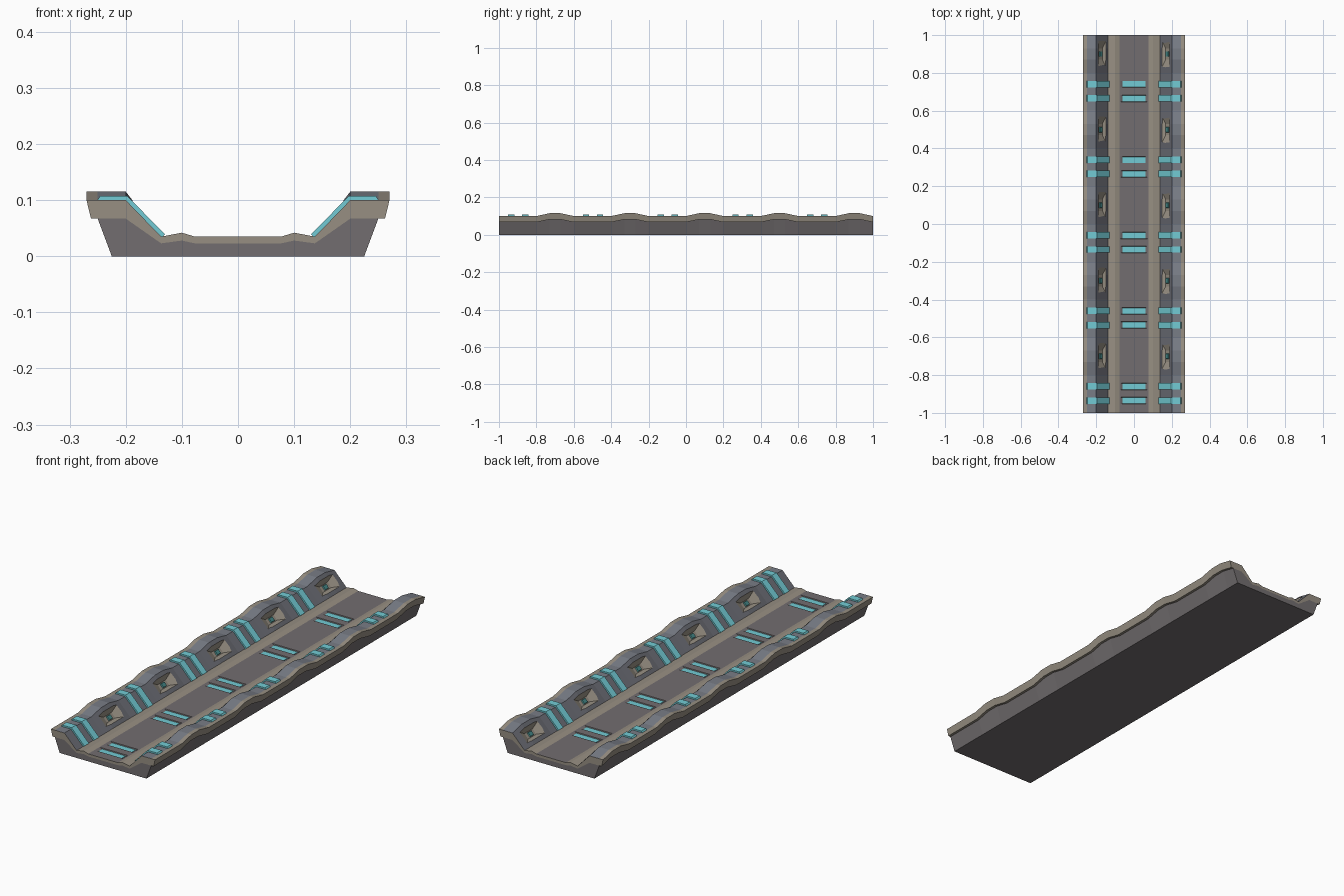
import bpy, bmesh, math
from mathutils import Matrix, Vector

if "Cube" in bpy.data.objects:
    bpy.data.objects.remove(bpy.data.objects["Cube"])


def material(name, rgb):
    m = bpy.data.materials.new(name)
    m.diffuse_color = (*rgb, 1)
    m.use_nodes = True
    m.node_tree.nodes["Principled BSDF"].inputs["Base Color"].default_value = m.diffuse_color
    return m


STONE = material("stone_dark", (0.17, 0.155, 0.16))
TAN = material("trim_tan", (0.31, 0.275, 0.225))
BLUE = material("ledge_blue_grey", (0.19, 0.205, 0.24))
WALL = material("wall_grey", (0.15, 0.155, 0.18))
CYAN = material("light_cyan", (0.17, 0.6, 0.66))
TEAL = material("lamp_teal", (0.06, 0.25, 0.25))

PEAKS = [-0.7 + 0.4 * i for i in range(5)]
LIGHTS = [p + d for p in PEAKS for d in (-0.235, -0.16)]


def finish(name, bm, mats):
    bmesh.ops.recalc_face_normals(bm, faces=bm.faces[:])
    me = bpy.data.meshes.new(name)
    bm.to_mesh(me)
    bm.free()
    for m in mats:
        me.materials.append(m)
    ob = bpy.data.objects.new(name, me)
    bpy.context.collection.objects.link(ob)
    return ob


def loft(bm, stations, slots):
    """Skin closed loops of points; slots gives the material of each strip."""
    rings = [[bm.verts.new(p) for p in s] for s in stations]
    n = len(rings[0])
    for a, b in zip(rings, rings[1:]):
        for i in range(n):
            j = (i + 1) % n
            bm.faces.new((a[i], a[j], b[j], b[i])).material_index = slots[i]
    bm.faces.new(rings[0])
    bm.faces.new(rings[-1])


def frustum(bm, low, high, z0, z1, mat):
    """Tapered box; low and high are (x, y) sizes."""
    loops = [[mat @ Vector((sx * w / 2, sy * d / 2, z))
              for sx, sy in ((-1, -1), (1, -1), (1, 1), (-1, 1))]
             for (w, d), z in ((low, z0), (high, z1))]
    loft(bm, loops, [0] * 4)


# wavy rim: height offset w along y
waves = [(-1, 0)]
for p in PEAKS:
    waves += [(p - 0.1, 0), (p - 0.03, 0.015), (p + 0.03, 0.015), (p + 0.1, 0)]

# (x, z, rides the wave)
TOP = [(0.077, 0.035, 0), (0.10, 0.042, 0), (0.137, 0.035, 0),
       (0.20, 0.10, 1), (0.25, 0.10, 1), (0.27, 0.10, 1)]
UNDER = [(0.262, 0.067, 1), (0.25, 0.067, 1), (0.20, 0.067, 1),
         (0.137, 0.023, 0), (0.10, 0.028, 0), (0.077, 0.023, 0)]


def ring(half, y, w):
    right = [Vector((x, y, z + w * k)) for x, z, k in half]
    return right + [Vector((-v.x, v.y, v.z)) for v in reversed(right)]


# stone base
bm = bmesh.new()
base_half = UNDER[:0:-1] + [(0.225, 0, 0)]
loft(bm, [ring(base_half, y, w) for y, w in waves], [0] * 12)
finish("stone_base", bm, [STONE])

# trim shell with coloured strips
slots = [0] * 24
slots[2] = slots[20] = 2
slots[3] = slots[19] = 1
slots[23] = 3
bm = bmesh.new()
loft(bm, [ring(TOP + UNDER, y, w) for y, w in waves], slots)
trim = finish("channel_trim", bm, [TAN, BLUE, WALL, STONE])


def wall_matrix(s, y):
    """Local x along the slope, y along the channel, z out of the wall."""
    u = Vector((s * 0.063, 0, 0.070)).normalized()
    n = Vector((-u.z * s, 0, abs(u.x)))
    m = Matrix((u, Vector((0, 1, 0)), n)).transposed().to_4x4()
    m.translation = Vector((s * 0.1685, y, 0.0715))
    return m


# recesses for wall niches
niche = bmesh.new()
lamp = bmesh.new()
for y in PEAKS:
    for s in (-1, 1):
        m = wall_matrix(s, y)
        frustum(niche, (0.028, 0.06), (0.072, 0.165), -0.012, 0.006, m)
        frustum(lamp, (0.022, 0.03), (0.018, 0.024), -0.013, -0.007, m)
finish("niche_lamps", lamp, [TEAL])

# recesses for floor lights
slot = bmesh.new()
glow = bmesh.new()
for y in LIGHTS:
    m = Matrix.Translation((0, y, 0))
    frustum(slot, (0.12, 0.032), (0.152, 0.038), 0.029, 0.037, m)
    frustum(glow, (0.12, 0.032), (0.12, 0.032), 0.027, 0.031, m)
finish("floor_lights", glow, [CYAN])

# cut the recesses
for cutter in (finish("niche_cutter", niche, [TAN]),
               finish("slot_cutter", slot, [STONE])):
    mod = trim.modifiers.new("cut", 'BOOLEAN')
    mod.operation = 'DIFFERENCE'
    mod.solver = 'EXACT'
    mod.material_mode = 'TRANSFER'
    mod.object = cutter
    bpy.context.view_layer.objects.active = trim
    bpy.ops.object.modifier_apply(modifier=mod.name)
    bpy.data.objects.remove(cutter)

# bent light bars on walls and ledges
BAR = [(0.137, 0.033), (0.20, 0.098), (0.252, 0.098), (0.246, 0.107),
       (0.197, 0.107), (0.130, 0.039)]
bm = bmesh.new()
for y in LIGHTS:
    for s in (-1, 1):
        loft(bm, [[Vector((s * x, y + d, z)) for x, z in BAR]
                  for d in (-0.017, 0.017)], [0] * 6)
finish("wall_light_bars", bm, [CYAN])
